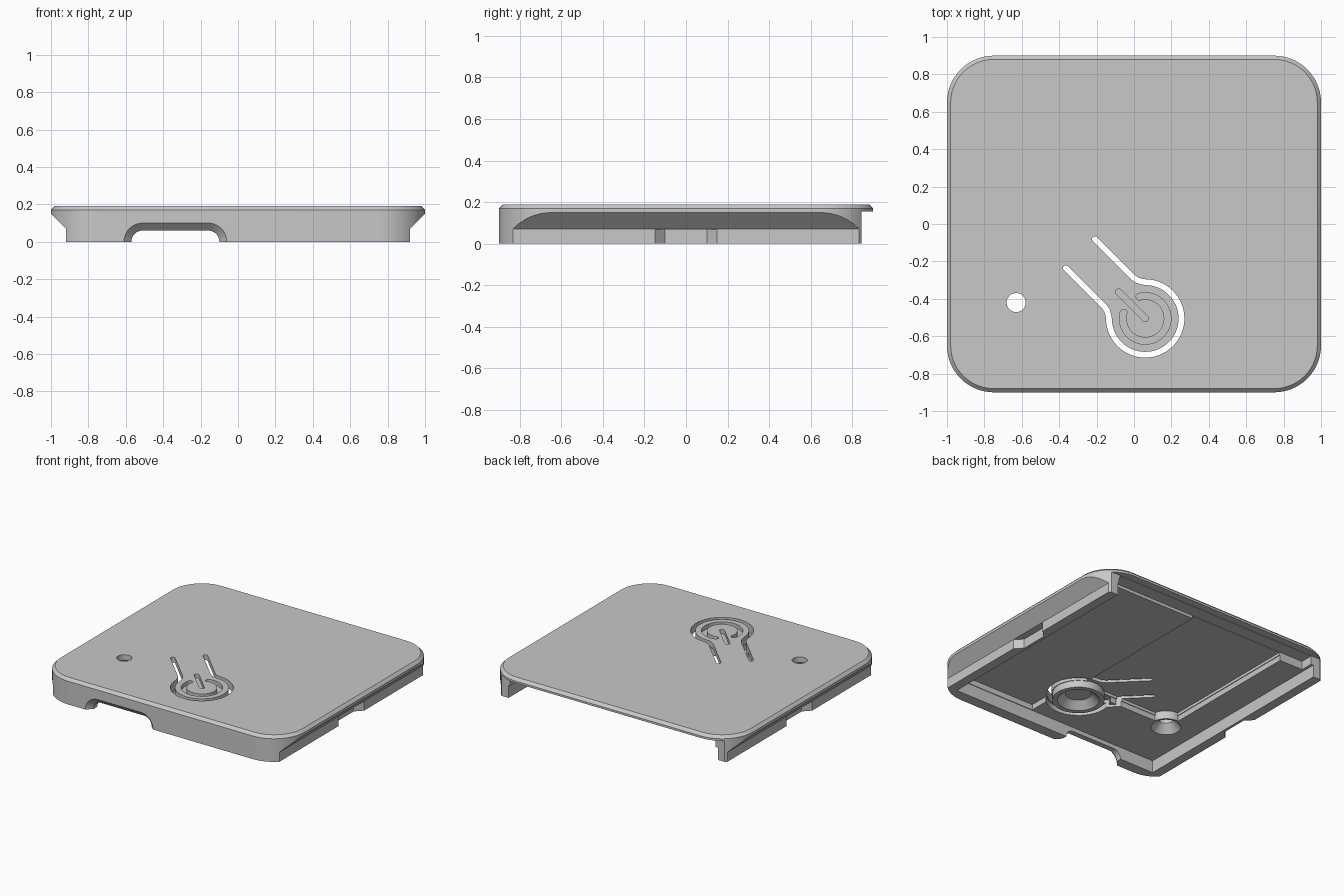
import bpy, bmesh, math
from mathutils import Vector

old = bpy.data.objects.get("Cube")
if old:
    bpy.data.objects.remove(old, do_unlink=True)

grey = bpy.data.materials.new("plain grey")
grey.use_nodes = True
colour = (0.58, 0.58, 0.58, 1)
grey.diffuse_color = colour
grey.node_tree.nodes["Principled BSDF"].inputs["Base Color"].default_value = colour


def loft(name, rings, closed=False):
    """Skin a list of point rings; cap the ends unless the rings form a loop."""
    bm = bmesh.new()
    rows = [[bm.verts.new(p) for p in ring] for ring in rings]
    n = len(rows[0])
    pairs = list(zip(rows, rows[1:])) + ([(rows[-1], rows[0])] if closed else [])
    for a, b in pairs:
        for i in range(n):
            j = (i + 1) % n
            bm.faces.new((a[i], a[j], b[j], b[i]))
    if not closed:
        bm.faces.new(rows[0])
        bm.faces.new(rows[-1])
    bmesh.ops.recalc_face_normals(bm, faces=bm.faces)
    mesh = bpy.data.meshes.new(name)
    bm.to_mesh(mesh)
    bm.free()
    mesh.materials.append(grey)
    ob = bpy.data.objects.new(name, mesh)
    bpy.context.collection.objects.link(ob)
    return ob


def prism(name, outline, z0, z1):
    return loft(name, [[(x, y, z) for x, y in outline] for z in (z0, z1)])


def box(name, x0, x1, y0, y1, z0, z1):
    return prism(name, [(x0, y0), (x1, y0), (x1, y1), (x0, y1)], z0, z1)


def circle(cx, cy, r, n=48):
    return [(cx + r * math.cos(2 * math.pi * i / n), cy + r * math.sin(2 * math.pi * i / n))
            for i in range(n)]


def lathe(name, cx, cy, profile, closed=True):
    return loft(name, [[(x, y, z) for x, y in circle(cx, cy, r)] for r, z in profile], closed)


def rounded(hx, hy, r, z, n=14):
    pts = []
    for k, (sx, sy) in enumerate(((1, 1), (-1, 1), (-1, -1), (1, -1))):
        for i in range(n + 1):
            a = math.pi / 2 * (k + i / n)
            pts.append((sx * (hx - r) + r * math.cos(a), sy * (hy - r) + r * math.sin(a), z))
    return pts


def strip(name, path, half, z0, z1):
    """Round-ended band of constant width along a path."""
    pts = [Vector(p) for p in path]
    left, right = [], []
    for i, p in enumerate(pts):
        d = (pts[min(i + 1, len(pts) - 1)] - pts[max(i - 1, 0)]).normalized()
        side = Vector((-d.y, d.x)) * half
        left.append(p + side)
        right.append(p - side)

    def cap(end, before):
        d = (end - before).normalized()
        a0 = math.atan2(d.y, d.x) + math.pi / 2
        return [end + half * Vector((math.cos(a0 - math.pi * i / 6), math.sin(a0 - math.pi * i / 6)))
                for i in range(1, 6)]
    outline = left + cap(pts[-1], pts[-2]) + right[::-1] + cap(pts[0], pts[1])
    return prism(name, [tuple(p) for p in outline], z0, z1)


# Outer shell with rounded corners and a bevelled top rim
shell = loft("cover_shell", [rounded(1, 0.9, 0.25, 0), rounded(1, 0.9, 0.25, 0.17),
                             rounded(0.98, 0.88, 0.23, 0.19)])


def cut(cutter):
    cutter.hide_render = True
    bpy.context.view_layer.objects.active = shell
    mod = shell.modifiers.new("cut", 'BOOLEAN')
    mod.operation = 'DIFFERENCE'
    mod.solver = 'EXACT'
    mod.object = cutter
    bpy.ops.object.modifier_apply(modifier=mod.name)
    bpy.data.objects.remove(cutter, do_unlink=True)


# Undercut flanks with a shallow finger recess, both sides
for s in (1, -1):
    flank = [(0.92, -0.1), (0.92, 0.07), (1.03, 0.18), (1.2, 0.18), (1.2, -0.1)]
    cut(loft("flank_cutter", [[(s * x, y, z) for x, z in flank] for y in (-1, 1)]))
    recess = [(0.95, -0.18), (0.87, -0.1), (0.87, 0.1), (0.95, 0.18)]
    cut(prism("recess_cutter", [(s * x, y) for x, y in recess], -0.1, 0.069))

# Stepped hollow underside, open at the back
cut(box("back_cutter", -1.1, 1.1, 0.845, 1.1, -0.1, 0.155))
for x0, x1, y0, y1, top in ((-0.85, 0.85, -0.82, 1, 0.09),
                            (-0.64, 0.84, -0.4, 0.97, 0.13),
                            (0.2, 0.845, -0.815, -0.3, 0.13),
                            (-0.635, 0.12, -0.395, 0.98, 0.15),
                            (-0.83, 0.83, 0.75, 0.96, 0.152)):
    cut(box("hollow_cutter", x0, x1, y0, y1, -0.1, top))

# Flared port opening in the front wall
port = []
for y, r in ((-0.95, 0.15), (-0.86, 0.06), (-0.75, 0.06)):
    ring = [(-0.16 + r, y, -0.1)]
    for cx, start in ((-0.16, 0), (-0.51, 90)):
        for i in range(11):
            a = math.radians(start + 9 * i)
            ring.append((cx + r * math.cos(a), y, r * math.sin(a)))
    port.append(ring + [(-0.51 - r, y, -0.1)])
cut(loft("port_cutter", port))

# Spring button: clearance, through slit, and engraved power mark
bx, by = 0.06, -0.505
cut(prism("clearance_cutter", circle(bx, by, 0.22), -0.1, 0.129))


def on_button(u, v):
    """u runs along the spring arm, v across it."""
    k = math.sqrt(0.5)
    return (bx + k * (v - u), by + k * (u + v))


def arc(r, gap, n=48):
    return [on_button(r * math.cos(a), r * math.sin(a))
            for a in (math.radians(gap + (360 - 2 * gap) * i / n) for i in range(n + 1))]


arm = [(0.49, 0.11), (0.2, 0.11), (0.175, 0.114), (0.155, 0.125)]
slit = ([on_button(u, v) for u, v in arm] + arc(0.194, 45)
        + [on_button(u, -v) for u, v in reversed(arm)])
cut(strip("slit_cutter", slit, 0.0155, -0.1, 0.3))
cut(strip("mark_ring_cutter", arc(0.12, 30), 0.018, 0.16, 0.3))
cut(strip("mark_bar_cutter", [on_button(0, 0), on_button(0.2, 0)], 0.017, 0.16, 0.3))

# Indicator hole, widening to a funnel underneath
hx, hy = -0.63, -0.42
cut(lathe("hole_cutter", hx, hy, [(0.141, 0.04), (0.051, 0.15), (0.051, 0.3)], closed=False))

# Parts hanging under the top plate
parts = [shell,
         lathe("button_cup", bx, by, [(0.174, 0.08), (0.174, 0.135), (0.08, 0.135), (0.14, 0.08)]),
         lathe("hole_funnel", hx, hy, [(0.115, 0.09), (0.115, 0.155), (0.051, 0.155),
                                       (0.051, 0.15), (0.1, 0.09)])]

# Crisp edges, smooth curves
bpy.ops.object.select_all(action='DESELECT')
for ob in parts:
    ob.select_set(True)
bpy.context.view_layer.objects.active = shell
bpy.ops.object.shade_smooth_by_angle(angle=math.radians(25))
